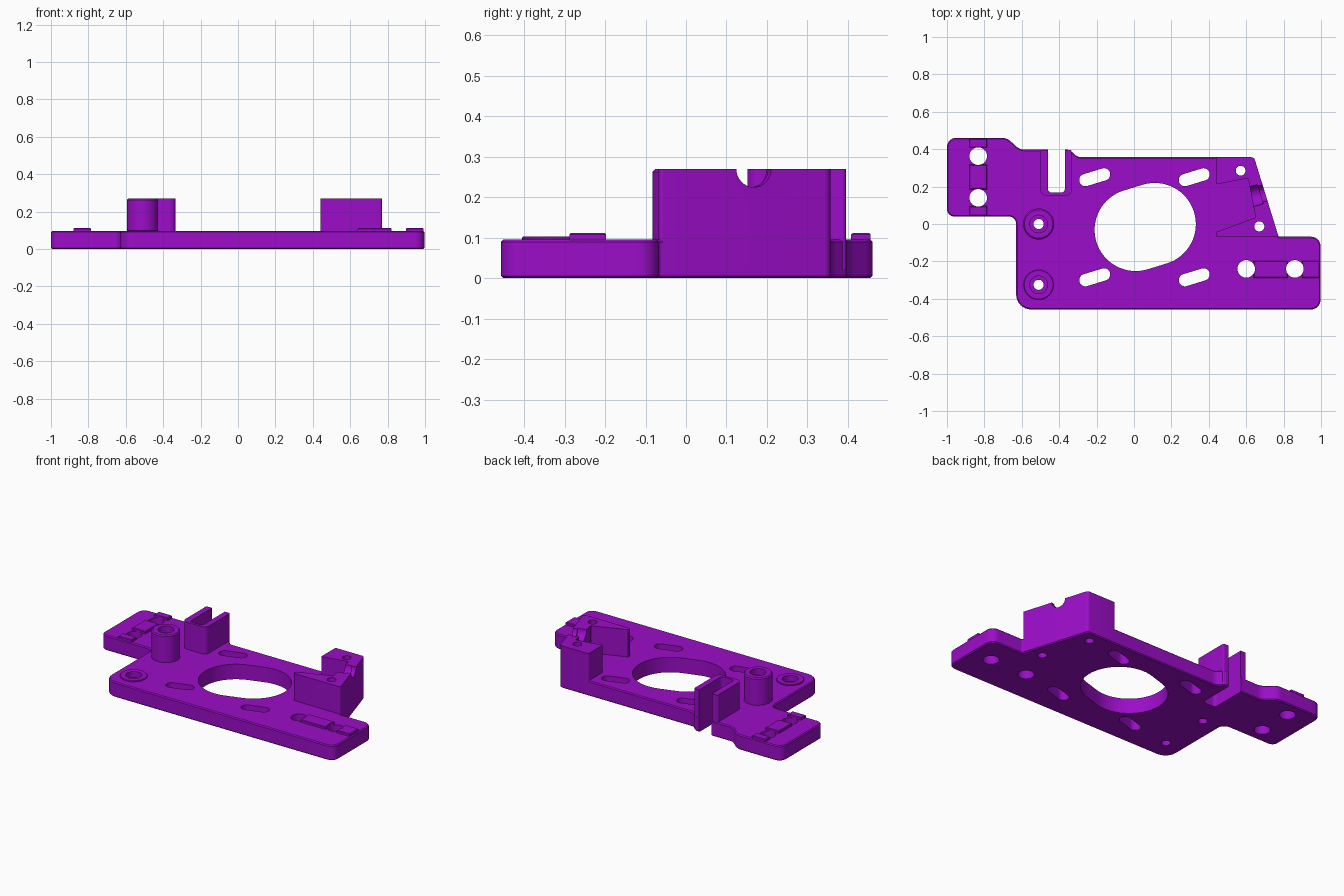
import bpy, bmesh, math
from mathutils import Vector, Matrix

if "Cube" in bpy.data.objects:
    bpy.data.objects.remove(bpy.data.objects["Cube"])

purple = bpy.data.materials.new("purple_plastic")
purple.diffuse_color = (0.33, 0.004, 0.58, 1)
purple.use_nodes = True
purple.node_tree.nodes["Principled BSDF"].inputs["Base Color"].default_value = purple.diffuse_color
adds = bpy.data.collections.new("solid_parts")
cuts = bpy.data.collections.new("cutters")
for c in (adds, cuts):
    bpy.context.scene.collection.children.link(c)


def rounded(corners, steps=8):
    """Fillet each (x, y, radius) corner of a polygon."""
    out = []
    n = len(corners)
    for i, (x, y, r) in enumerate(corners):
        p = Vector((x, y))
        if r == 0:
            out.append(p)
            continue
        a = (Vector(corners[i - 1][:2]) - p).normalized()
        b = (Vector(corners[(i + 1) % n][:2]) - p).normalized()
        half = a.angle(b) / 2
        centre = p + (a + b).normalized() * (r / math.sin(half))
        s = p + a * (r / math.tan(half)) - centre
        e = p + b * (r / math.tan(half)) - centre
        sweep = s.angle_signed(e)
        for k in range(steps + 1):
            out.append(centre + Matrix.Rotation(-sweep * k / steps, 2) @ s)
    return out


def circle(x, y, r, n=40):
    return [Vector((x + r * math.cos(2 * math.pi * i / n),
                    y + r * math.sin(2 * math.pi * i / n))) for i in range(n)]


def slot(x, y, r, d, angle, n=20):
    """Two half circles of radius r, moved apart by d each way along angle."""
    pts = []
    for side in (0, 1):
        a0 = angle - math.pi / 2 + side * math.pi
        c = Vector((x, y)) + Vector((math.cos(angle), math.sin(angle))) * d * (1 - 2 * side)
        for i in range(n + 1):
            a = a0 + math.pi * i / n
            pts.append(c + Vector((math.cos(a), math.sin(a))) * r)
    return pts


def prism(name, pts, z0, z1, coll, bevel_top=0, bevel_bottom=0):
    bm = bmesh.new()
    face = bm.faces.new([bm.verts.new((p[0], p[1], z0)) for p in pts])
    res = bmesh.ops.extrude_face_region(bm, geom=[face])
    for v in res["geom"]:
        if isinstance(v, bmesh.types.BMVert):
            v.co.z = z1
    bmesh.ops.recalc_face_normals(bm, faces=bm.faces)
    for z, w in ((z1, bevel_top), (z0, bevel_bottom)):
        if w:
            edges = [e for e in bm.edges if all(abs(v.co.z - z) < 1e-6 for v in e.verts)]
            bmesh.ops.bevel(bm, geom=edges, offset=w, segments=1, affect='EDGES')
    me = bpy.data.meshes.new(name)
    bm.to_mesh(me)
    bm.free()
    me.materials.append(purple)
    ob = bpy.data.objects.new(name, me)
    coll.objects.link(ob)
    return ob


def box(name, x0, x1, y0, y1, z0, z1, coll, bevel=0):
    return prism(name, [(x0, y0), (x1, y0), (x1, y1), (x0, y1)], z0, z1, coll, bevel)


# Base plate
T, TOP = 0.096, 0.27
outline = [(-1, 0.04, 0.04), (-0.63, 0.04, 0.04), (-0.63, -0.457, 0.08), (0.997, -0.457, 0.05),
           (0.997, -0.068, 0.05), (0.773, -0.068, 0.01), (0.642, 0.357, 0.02), (-0.30, 0.357, 0.05),
           (-0.345, 0.397, 0.02), (-0.56, 0.397, 0), (-0.61, 0.397, 0.07), (-0.68, 0.461, 0.07),
           (-1, 0.461, 0.05)]
plate = prism("mount_plate", rounded(outline), 0, T, bpy.context.scene.collection, 0.006, 0.006)

# Tall and low screw bosses
prism("tall_boss", circle(-0.51, 0, 0.083), 0.03, TOP, adds, 0.007)
prism("low_boss", circle(-0.51, -0.325, 0.08), 0.03, 0.103, adds, 0.003)
# U-shaped bracket
prism("bracket", rounded([(-0.5, 0.152, 0.03), (-0.333, 0.152, 0.03), (-0.333, 0.395, 0.008),
                          (-0.5, 0.395, 0.008)]), 0.02, TOP, adds)
# C-shaped block on the slanted edge
prism("slanted_block", rounded([(0.44, 0.357, 0.006), (0.44, 0.212, 0.004), (0.61, 0.245, 0.004),
                                (0.65, 0.035, 0.004), (0.44, -0.043, 0.004), (0.44, -0.067, 0.004),
                                (0.773, -0.068, 0.01), (0.642, 0.357, 0.02)]), 0.02, TOP, adds)
# Guide rails, broken around the screw holes
for y0, y1 in ((0.045, 0.095), (0.185, 0.318), (0.408, 0.456)):
    box("tab_rail", -0.88, -0.785, y0, y1, 0.05, 0.112, adds, 0.004)
for x0, x1 in ((0.64, 0.822), (0.898, 0.992)):
    box("corner_rail", x0, x1, -0.288, -0.197, 0.05, 0.112, adds, 0.004)

# Central opening and adjustment slots
tilt = math.radians(17)
prism("motor_hole", slot(0.06, -0.016, 0.22, 0.053, tilt, 32), -0.1, 0.4, cuts)
for x in (-0.21, 0.322):
    for y in (0.25, -0.285):
        prism("adjust_slot", slot(x, y, 0.033, 0.052, tilt), -0.1, 0.4, cuts)
# Round holes
for x, y, r in ((-0.833, 0.363, 0.047), (-0.833, 0.14, 0.047), (0.6, -0.24, 0.047),
                (0.86, -0.24, 0.047), (0.57, 0.285, 0.026), (0.67, -0.013, 0.027),
                (-0.51, 0, 0.027), (-0.51, -0.325, 0.027)):
    prism("screw_hole", circle(x, y, r, 32), -0.1, 0.4, cuts)
# Boss counterbores
prism("tall_counterbore", circle(-0.51, 0, 0.047, 32), TOP - 0.04, 0.4, cuts)
prism("low_counterbore", circle(-0.51, -0.325, 0.047, 32), 0.065, 0.4, cuts)
# Open notch through bracket and plate
prism("bracket_notch", rounded([(-0.46, 0.168, 0.02), (-0.37, 0.168, 0.02), (-0.37, 0.6, 0),
                                (-0.46, 0.6, 0)]), -0.1, 0.4, cuts)
# Half-round groove across the slanted wall, with a wider inner step
normal = Vector((0.425, 0.131, 0)).normalized()
turn = normal.to_track_quat('Z', 'Y').to_matrix().to_4x4()
for name, r, z0, z1 in (("groove", 0.045, -0.15, 0.15), ("groove_step", 0.054, -0.15, 0.015)):
    g = prism(name, circle(0, 0, r, 32), z0, z1, cuts)
    g.data.transform(Matrix.Translation((0.66, 0.155, TOP)) @ turn)

# Fuse the parts and cut the openings
for coll, op in ((adds, 'UNION'), (cuts, 'DIFFERENCE')):
    for ob in list(coll.objects):
        ob.hide_render = True
        m = plate.modifiers.new(ob.name, 'BOOLEAN')
        m.operation, m.object, m.solver = op, ob, 'EXACT'
deps = bpy.context.evaluated_depsgraph_get()
final = bpy.data.meshes.new_from_object(plate.evaluated_get(deps))
plate.modifiers.clear()
plate.data = final
for coll in (adds, cuts):
    for ob in list(coll.objects):
        bpy.data.objects.remove(ob)
    bpy.data.collections.remove(coll)

bpy.context.view_layer.objects.active = plate
plate.select_set(True)
bpy.ops.object.shade_smooth_by_angle(angle=math.radians(30))
